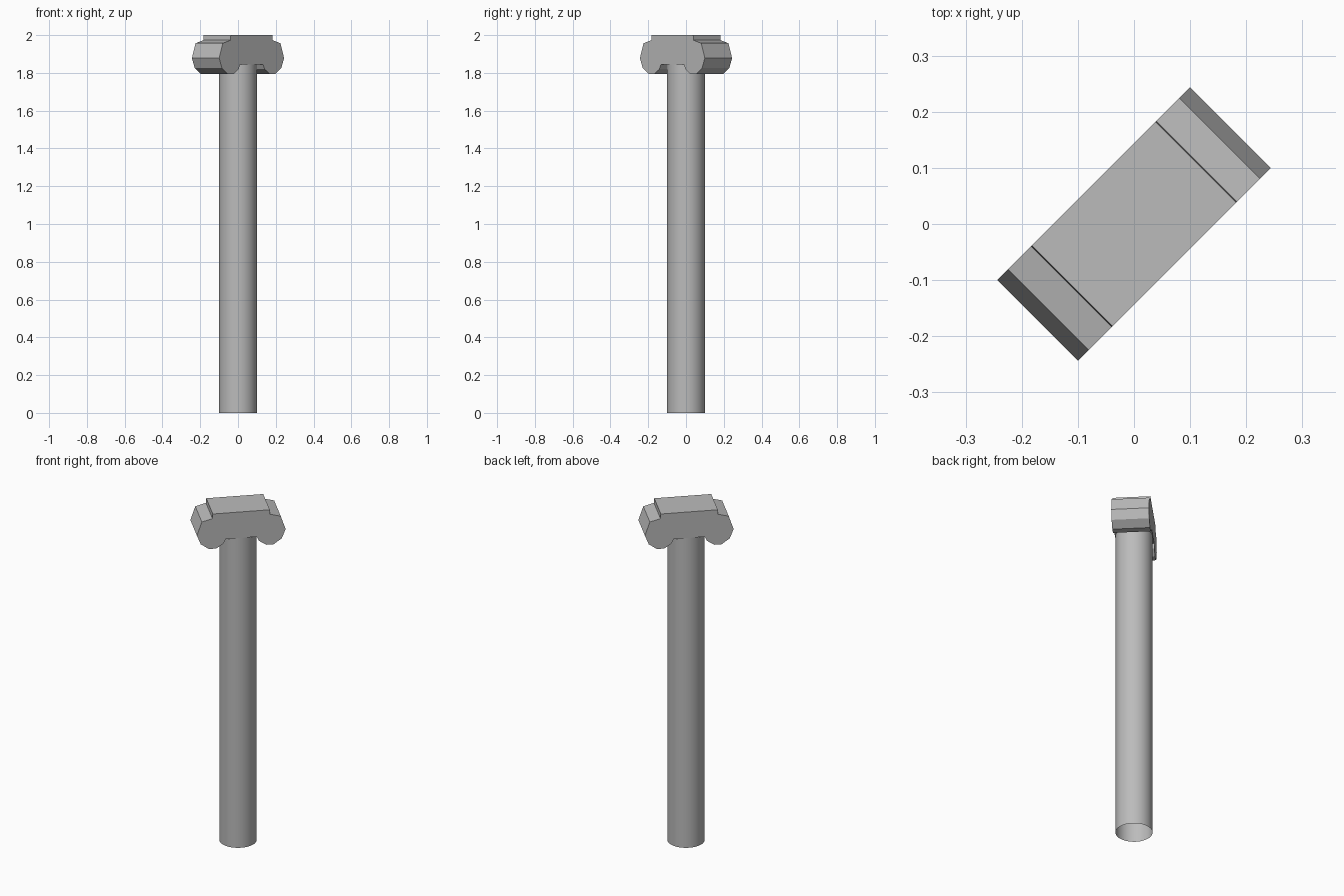
import bpy
import bmesh
import math

cube = bpy.data.objects.get("Cube")
if cube:
    bpy.data.objects.remove(cube, do_unlink=True)

steel = bpy.data.materials.new("grey_steel")
steel.use_nodes = True
grey = (0.5, 0.5, 0.5, 1)
steel.diffuse_color = grey
steel.node_tree.nodes["Principled BSDF"].inputs["Base Color"].default_value = grey


def add_object(name, bm):
    mesh = bpy.data.meshes.new(name)
    bmesh.ops.recalc_face_normals(bm, faces=bm.faces)
    bm.to_mesh(mesh)
    bm.free()
    mesh.materials.append(steel)
    obj = bpy.data.objects.new(name, mesh)
    bpy.context.collection.objects.link(obj)
    return obj


# Hammer-shaped bolt head: mirrored half profile, extruded across its width
UNDERSIDE = 1.845
HALF_WIDTH = 0.102
half = [(0.156, 2.0), (0.158, 1.973), (0.216, 1.957), (0.243, 1.878),
        (0.222, 1.825), (0.177, 1.793), (0.137, 1.793), (0.097, 1.82),
        (0.086, UNDERSIDE)]
profile = half + [(-u, z) for u, z in reversed(half)]

bm = bmesh.new()
face = bm.faces.new([bm.verts.new((u, -HALF_WIDTH, z)) for u, z in profile])
side = bmesh.ops.extrude_face_region(bm, geom=[face])["geom"]
moved = [v for v in side if isinstance(v, bmesh.types.BMVert)]
bmesh.ops.translate(bm, verts=moved, vec=(0, 2 * HALF_WIDTH, 0))
head = add_object("bolt_head", bm)
head.rotation_euler.z = math.radians(45)

# Round shank, an open tube below the head
bm = bmesh.new()
bmesh.ops.create_cone(bm, cap_ends=False, segments=48, radius1=0.1,
                      radius2=0.1, depth=UNDERSIDE)
bmesh.ops.translate(bm, verts=bm.verts, vec=(0, 0, UNDERSIDE / 2))
shank = add_object("bolt_shank", bm)
for poly in shank.data.polygons:
    poly.use_smooth = True
